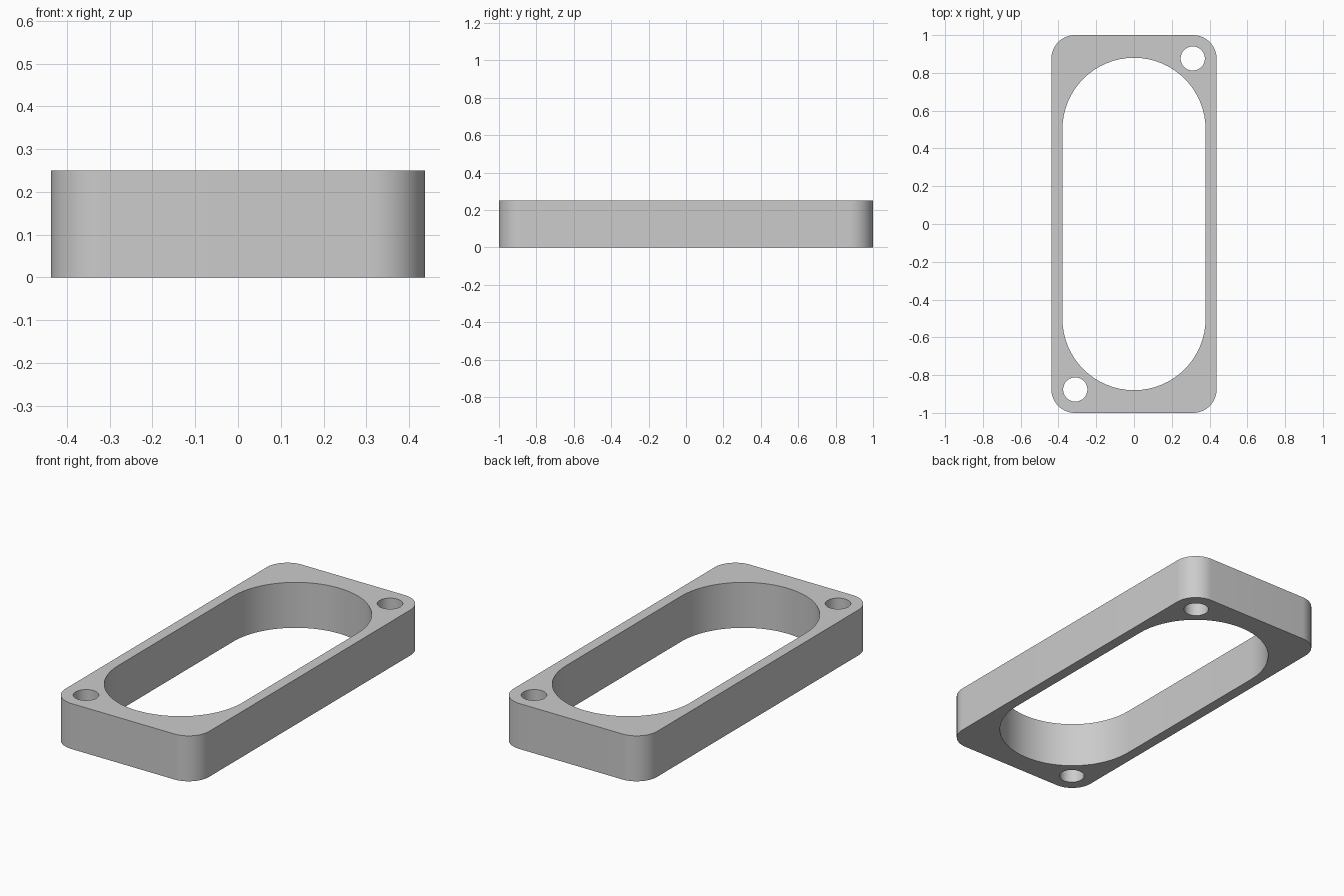
import bpy, bmesh, math
from mathutils import Vector

if "Cube" in bpy.data.objects:
    bpy.data.objects.remove(bpy.data.objects["Cube"])

HEIGHT = 0.25
SEGS = 16  # segments per quarter turn


def rounded_outline(half_x, half_y, radius, cx=0.0, cy=0.0):
    """Closed outline of a rounded rectangle (a circle when radius fills it)."""
    pts = []
    corners = [(1, 1), (-1, 1), (-1, -1), (1, -1)]
    for quarter, (sx, sy) in enumerate(corners):
        for i in range(SEGS + 1):
            a = math.pi / 2 * (quarter + i / SEGS)
            p = Vector((cx + sx * (half_x - radius) + radius * math.cos(a),
                        cy + sy * (half_y - radius) + radius * math.sin(a), 0))
            if not pts or (p - pts[-1]).length > 1e-5:
                pts.append(p)
    if (pts[0] - pts[-1]).length < 1e-5:
        pts.pop()
    return pts


# Outer wall, central slot and two diagonal screw holes
outlines = [
    rounded_outline(0.4375, 1.0, 0.125),
    rounded_outline(0.379, 0.88, 0.379),
    rounded_outline(0.064, 0.064, 0.064, 0.311, 0.876),
    rounded_outline(0.064, 0.064, 0.064, -0.311, -0.876),
]

# Fill the flat profile, then extrude it to full height
bm = bmesh.new()
edges = []
for pts in outlines:
    verts = [bm.verts.new(p) for p in pts]
    edges += [bm.edges.new((v, verts[i - 1])) for i, v in enumerate(verts)]
bmesh.ops.triangle_fill(bm, edges=edges, use_beauty=True, normal=(0, 0, 1))
result = bmesh.ops.extrude_face_region(bm, geom=bm.faces[:])
top = [g for g in result["geom"] if isinstance(g, bmesh.types.BMVert)]
bmesh.ops.translate(bm, verts=top, vec=(0, 0, HEIGHT))
bmesh.ops.recalc_face_normals(bm, faces=bm.faces[:])

mesh = bpy.data.meshes.new("spacer_frame")
bm.to_mesh(mesh)
bm.free()
frame = bpy.data.objects.new("spacer_frame", mesh)
bpy.context.collection.objects.link(frame)

# Plain grey finish
grey = bpy.data.materials.new("grey")
grey.diffuse_color = (0.6, 0.6, 0.6, 1)
grey.use_nodes = True
grey.node_tree.nodes["Principled BSDF"].inputs["Base Color"].default_value = grey.diffuse_color
mesh.materials.append(grey)

# Smooth curved walls, sharp rims
bpy.context.view_layer.objects.active = frame
frame.select_set(True)
bpy.ops.object.shade_smooth_by_angle(angle=math.radians(30))
